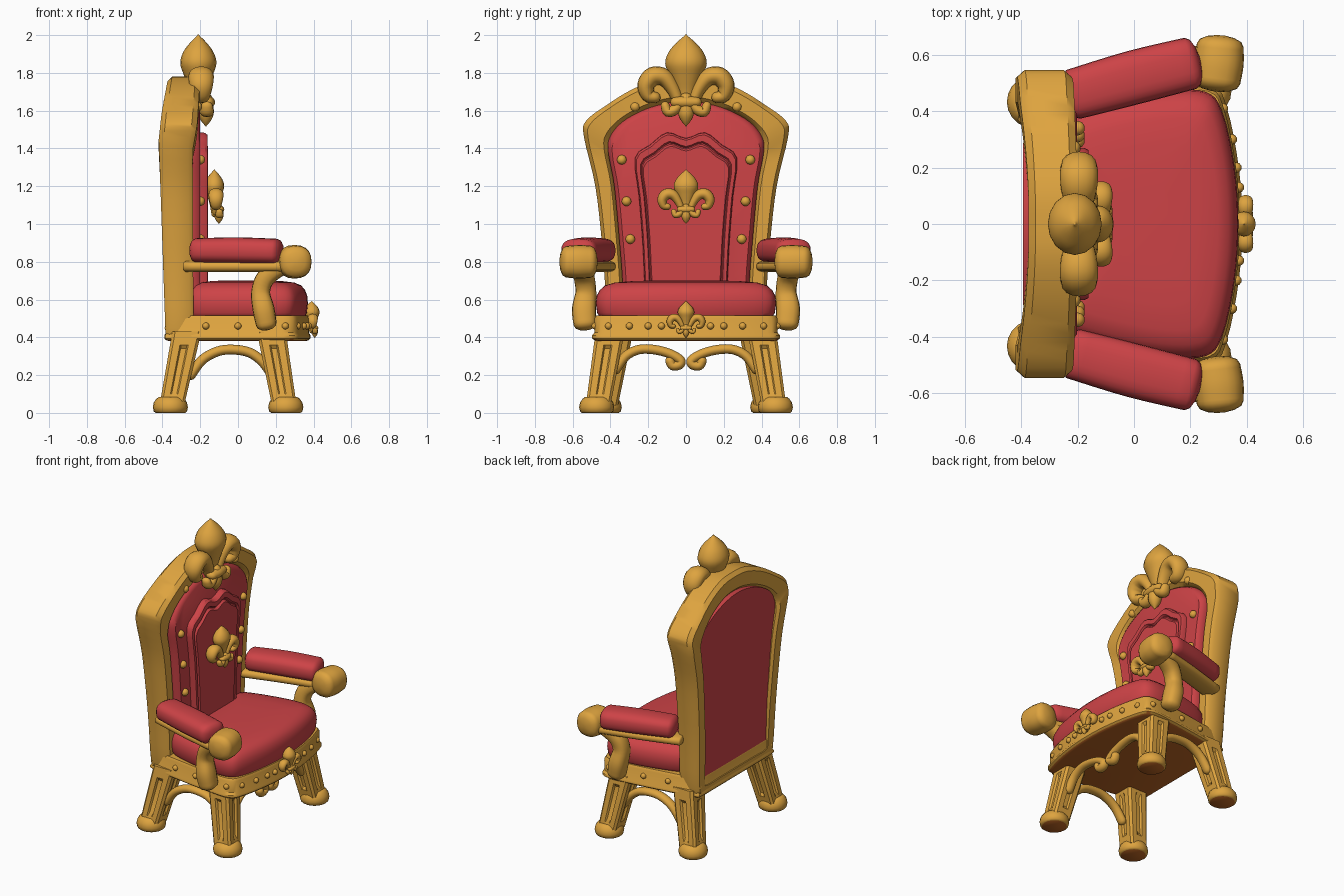
import bpy, bmesh, math
from mathutils import Vector, Matrix

if "Cube" in bpy.data.objects:
    bpy.data.objects.remove(bpy.data.objects["Cube"])


def material(name, rgb):
    m = bpy.data.materials.new(name)
    m.diffuse_color = (*rgb, 1)
    m.use_nodes = True
    m.node_tree.nodes["Principled BSDF"].inputs["Base Color"].default_value = m.diffuse_color
    return m


GOLD = material("gold", (0.73, 0.37, 0.05))
RED = material("red_velvet", (0.61, 0.056, 0.062))
BROWN = material("underside_brown", (0.50, 0.13, 0.017))


def finish(name, bm, mat, angle=40, under=None):
    bmesh.ops.recalc_face_normals(bm, faces=bm.faces)
    bm.normal_update()
    me = bpy.data.meshes.new(name)
    me.materials.append(mat)
    if under:
        me.materials.append(under)
    for f in bm.faces:
        f.smooth = True
        if under and f.normal.z < -0.8:
            f.material_index = 1
    bm.to_mesh(me)
    bm.free()
    me.set_sharp_from_angle(angle=math.radians(angle))
    ob = bpy.data.objects.new(name, me)
    bpy.context.collection.objects.link(ob)
    return ob


def loft(name, rings, mat, looped=False, **kw):
    """Skin a list of equal-length rings; cap the ends unless looped."""
    bm = bmesh.new()
    vs = [[bm.verts.new(p) for p in r] for r in rings]
    n = len(vs[0])
    pairs = list(zip(vs, vs[1:])) + ([(vs[-1], vs[0])] if looped else [])
    for a, b in pairs:
        for i in range(n):
            j = (i + 1) % n
            bm.faces.new((a[i], a[j], b[j], b[i]))
    if not looped:
        bm.faces.new(vs[0])
        bm.faces.new(vs[-1])
    return finish(name, bm, mat, **kw)


def catmull(pts, steps=4, closed=False):
    pts = [Vector(p) for p in pts]
    n, out = len(pts), []
    for i in range(n if closed else n - 1):
        if closed:
            a, b, c, d = (pts[(i + k) % n] for k in (-1, 0, 1, 2))
        else:
            a, b, c, d = (pts[min(max(i + k, 0), n - 1)] for k in (-1, 0, 1, 2))
        for s in range(steps):
            t = s / steps
            out.append(0.5 * (2 * b + (c - a) * t + (2 * a - 5 * b + 4 * c - d) * t * t
                              + (3 * b - a - 3 * c + d) * t ** 3))
    return out if closed else out + [pts[-1]]


def sweep(name, path, mat, ref=(1, 0, 0), flat=1.0, power=1.0, cap=1.0, sides=16):
    """Tube along (x, y, z, radius) points with rounded ends; flat scales it along ref."""
    pts = catmull([Vector(p) for p in path])
    cs, rs = [p.to_3d() for p in pts], [max(p[3], 0.002) for p in pts]
    ref, last = Vector(ref), len(pts) - 1
    tan = [(cs[min(i + 1, last)] - cs[max(i - 1, 0)]).normalized() for i in range(last + 1)]
    steps = [math.radians(a) for a in (80, 55, 28)]
    seq = [(cs[0] - tan[0] * rs[0] * cap * math.sin(a), rs[0] * math.cos(a), tan[0]) for a in steps]
    seq += list(zip(cs, rs, tan))
    seq += [(cs[-1] + tan[-1] * rs[-1] * cap * math.sin(a), rs[-1] * math.cos(a), tan[-1])
            for a in reversed(steps)]
    rings = []
    for c, r, t in seq:
        side = t.cross(ref).normalized()
        up = side.cross(t).normalized()
        ring = []
        for k in range(sides):
            a = 2 * math.pi * k / sides
            u, v = (math.copysign(abs(w) ** power, w) for w in (math.cos(a), math.sin(a)))
            ring.append(c + side * (r * u) + up * (r * flat * v))
        rings.append(ring)
    return loft(name, rings, mat, angle=60)


def symmetric(half, steps=4):
    """Closed smooth outline from half points whose ends lie on the mirror line (first value 0)."""
    pts = half + [(-a, b) for a, b in reversed(half[1:-1])]
    return catmull(pts, steps, closed=True)


def lerp_table(z, table):
    for (z0, x0), (z1, x1) in zip(table, table[1:]):
        if z <= z1:
            return x0 + (x1 - x0) * (z - z0) / (z1 - z0)
    return table[-1][1]


def studs(name, places, r):
    bm = bmesh.new()
    for x, y, z in places:
        for s in (1, -1):
            bmesh.ops.create_icosphere(bm, subdivisions=2, radius=r,
                                       matrix=Matrix.Translation((x, s * y, z)))
    return finish(name, bm, GOLD)


# Backrest frame: blended between outer and inner (y, z) outlines
outer = symmetric([(0, .4), (.2, .4), (.38, .4), (.415, .45), (.43, .7), (.445, .9), (.48, 1.2),
                   (.54, 1.46), (.53, 1.545), (.42, 1.63), (.28, 1.715), (.13, 1.77), (0, 1.78)])
inner = symmetric([(0, .45), (.17, .45), (.31, .45), (.33, .49), (.335, .7), (.35, .9), (.378, 1.2),
                   (.41, 1.38), (.4, 1.46), (.335, 1.54), (.22, 1.605), (.1, 1.64), (0, 1.65)])
BACK = [(.3, -.385), (.45, -.385), (1.46, -.42), (1.6, -.405), (1.8, -.37)]
FRONT = [(.3, -.235), (1.4, -.24), (1.55, -.215), (1.8, -.2)]
rings = []
for m, d in ((1, .1), (.85, 0), (.18, 0), (0, .14), (0, .86), (.18, 1), (.82, 1), (1, .85)):
    ring = []
    for o, i in zip(outer, inner):
        p = o.lerp(i, m)
        b, f = lerp_table(o.y, BACK), lerp_table(o.y, FRONT)
        ring.append((b + (f - b) * d, p.x, p.y))
    rings.append(ring)
loft("backrest_frame", rings, GOLD, looped=True)


def panel(name, outline, layers, tilt=0.0):
    """Upholstery: layers are (x, scale) about the panel middle."""
    loft(name, [[(x - (tilt * (p.y - .45) if k == 0 else 0), p.x * s, 1.05 + (p.y - 1.05) * s)
                 for p in outline] for k, (x, s) in enumerate(layers)], RED, angle=35)


panel("backrest_upholstery", inner, [(-.376, 1.005), (-.24, 1.005), (-.215, .985), (-.202, .95)], .015)
raised = symmetric([(0, .55), (.2, .55), (.215, .6), (.23, .9), (.25, 1.15), (.27, 1.35),
                    (.19, 1.42), (.1, 1.485), (0, 1.455)], 3)
panel("raised_back_panel", raised, [(-.21, 1), (-.175, .995), (-.162, .97), (-.162, .89),
                                    (-.175, .87), (-.175, .855), (-.158, .83)])
studs("backrest_studs", [(-.2, .295, .92), (-.2, .315, 1.12), (-.2, .34, 1.34), (-.215, .27, 1.62)], .026)

# Seat rail and cushion, plan outlines as (y, x)
rail = symmetric([(0, .375), (.2, .362), (.4, .322), (.48, .27), (.475, .1), (.44, -.15),
                  (.405, -.35), (.37, -.378), (.2, -.38), (0, -.38)])
cushion = symmetric([(0, .365), (.2, .352), (.39, .31), (.462, .25), (.465, .1), (.425, -.1),
                     (.385, -.22), (.34, -.25), (.2, -.25), (0, -.25)])


def stacked(name, outline, layers, mat, cx, **kw):
    loft(name, [[(cx + (p.y - cx) * s, p.x * s, z) for p in outline] for z, s in layers], mat, **kw)


stacked("seat_rail", rail, [(.38, .96), (.385, 1), (.395, 1.025), (.41, 1.025), (.425, 1),
                            (.5, 1), (.515, .98), (.515, .9)], GOLD, 0, under=BROWN)
stacked("seat_cushion", cushion, [(.5, .96), (.53, 1), (.58, 1.015), (.62, 1.005), (.65, .97), (.675, .91),
                                  (.69, .8), (.698, .6), (.702, .3)], RED, .03, angle=60)
studs("rail_studs", [(.372, .13, .46), (.363, .2, .46), (.347, .3, .46), (.315, .41, .46),
                     (.25, .482, .46), (0, .463, .46), (-.17, .438, .46), (-.37, .385, .45)], .019)

for s, tag in ((1, "left"), (-1, "right")):
    # Armrests
    sweep(f"arm_pad_{tag}", [(-.215, s * .46, .86, .09), (0, s * .52, .86, .096), (.2, s * .57, .855, .093)],
          RED, ref=(0, 0, 1), flat=.72, power=.75, cap=.4, sides=24)
    sweep(f"arm_rail_{tag}", [(-.27, s * .43, .775, .065), (0, s * .51, .775, .065), (.24, s * .57, .775, .065)],
          GOLD, ref=(0, 0, 1), flat=.45, power=.7, cap=.2)
    sweep(f"arm_knob_{tag}", [(.292, s * .505, .8, .085), (.3, s * .57, .8, .089), (.306, s * .635, .8, .083)],
          GOLD, ref=(0, 0, 1), power=.85, cap=.42, sides=20)
    sweep(f"arm_post_{tag}", [(.23, s * .56, .78, .05), (.15, s * .54, .72, .05), (.12, s * .53, .64, .05),
                              (.135, s * .54, .55, .058), (.15, s * .535, .47, .055)],
          GOLD, ref=(0, 1, 0), flat=1.1, power=.8, cap=.6)

    # Fluted, splayed legs with rounded feet
    for end, top, low in (("front", (.18, .405), (.245, .465)), ("back", (-.275, .36), (-.35, .425))):
        t, b = Vector(top), Vector(low)
        rings = []
        for z, notch in ((.04, 0), (.1, 0), (.12, .2), (.34, .2), (.36, 0), (.43, 0)):
            c = b.lerp(t, (z - .04) / .37)
            h = .064 + .012 * z / .4
            ring = []
            for q in range(4):
                dx, dy = ((1, 0), (0, 1), (-1, 0), (0, -1))[q]
                for u in (-.8, -.3, -.2, .2, .3, .8):
                    v = 1 - (notch if abs(u) < .25 else 0)
                    ring.append((c.x + h * (dx * v - dy * u), s * (c.y + h * (dy * v + dx * u)), z))
            rings.append(ring)
        loft(f"{end}_leg_{tag}", rings, GOLD, angle=35)
        fx, fy = b.x + math.copysign(.008, b.x), b.y + .008
        rings = [[(fx + r * math.cos(a), s * fy + r * math.sin(a), z)
                  for a in (math.pi * k / 10 for k in range(20))]
                 for z, r in ((0, .078), (.008, .088), (.03, .093), (.055, .088), (.075, .074), (.085, .06))]
        loft(f"{end}_foot_{tag}", rings, GOLD, under=BROWN)

    # Curved stretchers under the seat
    sweep(f"side_arch_{tag}", [(x, s * .415, z, .026) for x, z in
                               ((-.25, .2), (-.19, .28), (-.11, .325), (-.03, .335), (.06, .32),
                                (.13, .27), (.18, .2))], GOLD, ref=(0, 1, 0), flat=1.2)
    sweep(f"front_scroll_{tag}", [(.22, s * y, z, .025) for y, z in
                                  ((.37, .23), (.32, .3), (.25, .335), (.17, .335), (.09, .315), (.03, .28),
                                   (.035, .255), (.07, .25), (.085, .275))], GOLD, flat=1.2)


def lily(name, x, z, k, flat):
    """Three-petal ornament in the y-z plane, centred at (x, 0, z) with scale k."""
    def part(label, pts, f=flat, dx=0.0):
        sweep(f"{name}_{label}", [(x + dx * k, y * k, z + h * k, r * k) for y, h, r in pts], GOLD, flat=f)
    part("petal", [(0, -.15, .035), (0, -.06, .055), (0, .02, .085), (0, .09, .11), (0, .15, .092),
                   (0, .2, .05), (0, .238, .006)])
    part("tail", [(0, -.1, .035), (0, -.17, .042), (0, -.21, .028), (0, -.24, .004)], 1.0, .04)
    part("band", [(-.055, -.115, .028), (0, -.115, .034), (.055, -.115, .028)], 1.3, .045)
    for s, tag in ((1, "left"), (-1, "right")):
        part(f"curl_{tag}", [(s * y, h, r) for y, h, r in
                             ((.03, -.14, .026), (.065, -.05, .036), (.115, .015, .046), (.175, .022, .05),
                              (.212, -.025, .046), (.2, -.08, .036), (.165, -.09, .03))], 1.35, .015)
        part(f"hook_{tag}", [(s * y, h, r) for y, h, r in
                             ((.03, -.12, .024), (.06, -.155, .028), (.095, -.165, .028), (.11, -.135, .024))],
             1.3, .045)


lily("crest", -.21, 1.76, 1.0, .87)
lily("back_medallion", -.125, 1.145, .59, .8)
lily("seat_medallion", .39, .495, .4, .95)
